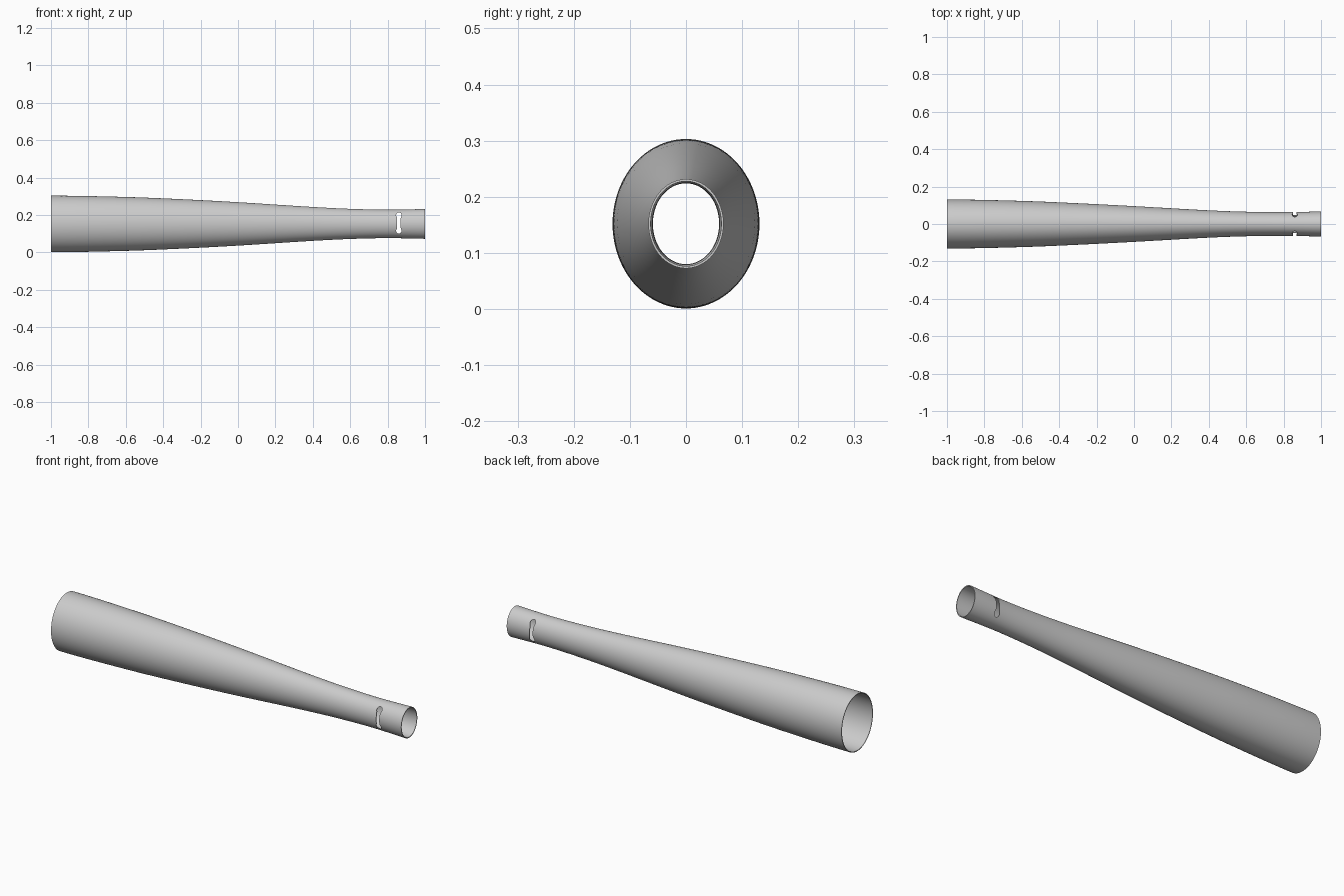
import bpy, bmesh, math

cube = bpy.data.objects.get("Cube")
if cube:
    bpy.data.objects.remove(cube, do_unlink=True)

SIDES = 96
STEPS = 80
WALL = 0.004
MID_Z = 0.152

# Stations along the tube: x, half width, half height
STATIONS = [(-1, .131, .151), (-.6, .1235, .144), (-.3, .111, .132), (0, .0955, .116),
            (.4, .073, .0905), (.6, .0655, .0805), (.8, .063, .076), (1, .067, .0795)]


def sample(x, k):
    """Smooth cubic interpolation of column k of the stations."""
    def slope(i):
        a, b = STATIONS[max(i - 1, 0)], STATIONS[min(i + 1, len(STATIONS) - 1)]
        return 0 if i == 0 else (b[k] - a[k]) / (b[0] - a[0])
    i = 0
    while i < len(STATIONS) - 2 and x > STATIONS[i + 1][0]:
        i += 1
    p, q = STATIONS[i], STATIONS[i + 1]
    h = q[0] - p[0]
    t = (x - p[0]) / h
    bend = 3 * t**2 - 2 * t**3
    return (p[k] * (1 - bend) + q[k] * bend
            + h * slope(i) * t * (1 - t)**2 - h * slope(i + 1) * t**2 * (1 - t))


def new_object(name, bm):
    bmesh.ops.recalc_face_normals(bm, faces=bm.faces)
    mesh = bpy.data.meshes.new(name)
    bm.to_mesh(mesh)
    bm.free()
    obj = bpy.data.objects.new(name, mesh)
    bpy.context.collection.objects.link(obj)
    return obj


def oval_ring(bm, x, inset):
    ry, rz = sample(x, 1) - inset, sample(x, 2) - inset
    angles = [math.tau * i / SIDES for i in range(SIDES)]
    return [bm.verts.new((x, ry * math.cos(a), MID_Z + rz * math.sin(a))) for a in angles]


# Hollow oval tube: outer skin out, inner skin back, closed into one loop of rings
bm = bmesh.new()
xs = [-1 + 2 * i / STEPS for i in range(STEPS + 1)]
rings = [oval_ring(bm, x, 0) for x in xs] + [oval_ring(bm, x, WALL) for x in reversed(xs)]
for r, ring in enumerate(rings):
    nxt = rings[(r + 1) % len(rings)]
    for i in range(SIDES):
        j = (i + 1) % SIDES
        bm.faces.new((ring[i], ring[j], nxt[j], nxt[i]))
tube = new_object("tapered_tube", bm)

# Slot cutter: round ends joined by a narrower waist, running through both sides
SLOT_X, SLOT_Z, REACH, END_R = 0.86, 0.157, 0.042, 0.0145
OPENING = math.radians(40)
outline = []
for side in (1, -1):
    for i in range(17):
        a = -OPENING + (math.pi + 2 * OPENING) * i / 16
        outline.append((SLOT_X + side * END_R * math.cos(a),
                        SLOT_Z + side * (REACH + END_R * math.sin(a))))
    outline.append((SLOT_X - side * 0.009, SLOT_Z + side * 0.02))
    outline.append((SLOT_X - side * 0.009, SLOT_Z - side * 0.02))
bm = bmesh.new()
base = bm.faces.new([bm.verts.new((x, -0.2, z)) for x, z in outline])
sweep = bmesh.ops.extrude_face_region(bm, geom=[base])
moved = [v for v in sweep["geom"] if isinstance(v, bmesh.types.BMVert)]
bmesh.ops.translate(bm, verts=moved, vec=(0, 0.4, 0))
cutter = new_object("slot_cutter", bm)
cutter.hide_render = True

cut = tube.modifiers.new("side_slots", "BOOLEAN")
cut.operation = "DIFFERENCE"
cut.solver = "EXACT"
cut.object = cutter
bpy.ops.object.select_all(action="DESELECT")
tube.select_set(True)
bpy.context.view_layer.objects.active = tube
bpy.ops.object.modifier_apply(modifier=cut.name)
bpy.data.objects.remove(cutter, do_unlink=True)

# Single plain grey
grey = bpy.data.materials.new("plain_grey")
grey.use_nodes = True
colour = (0.6, 0.6, 0.6, 1)
grey.diffuse_color = colour
grey.node_tree.nodes["Principled BSDF"].inputs["Base Color"].default_value = colour
tube.data.materials.clear()
tube.data.materials.append(grey)
bpy.ops.object.shade_smooth_by_angle(angle=math.radians(30))
